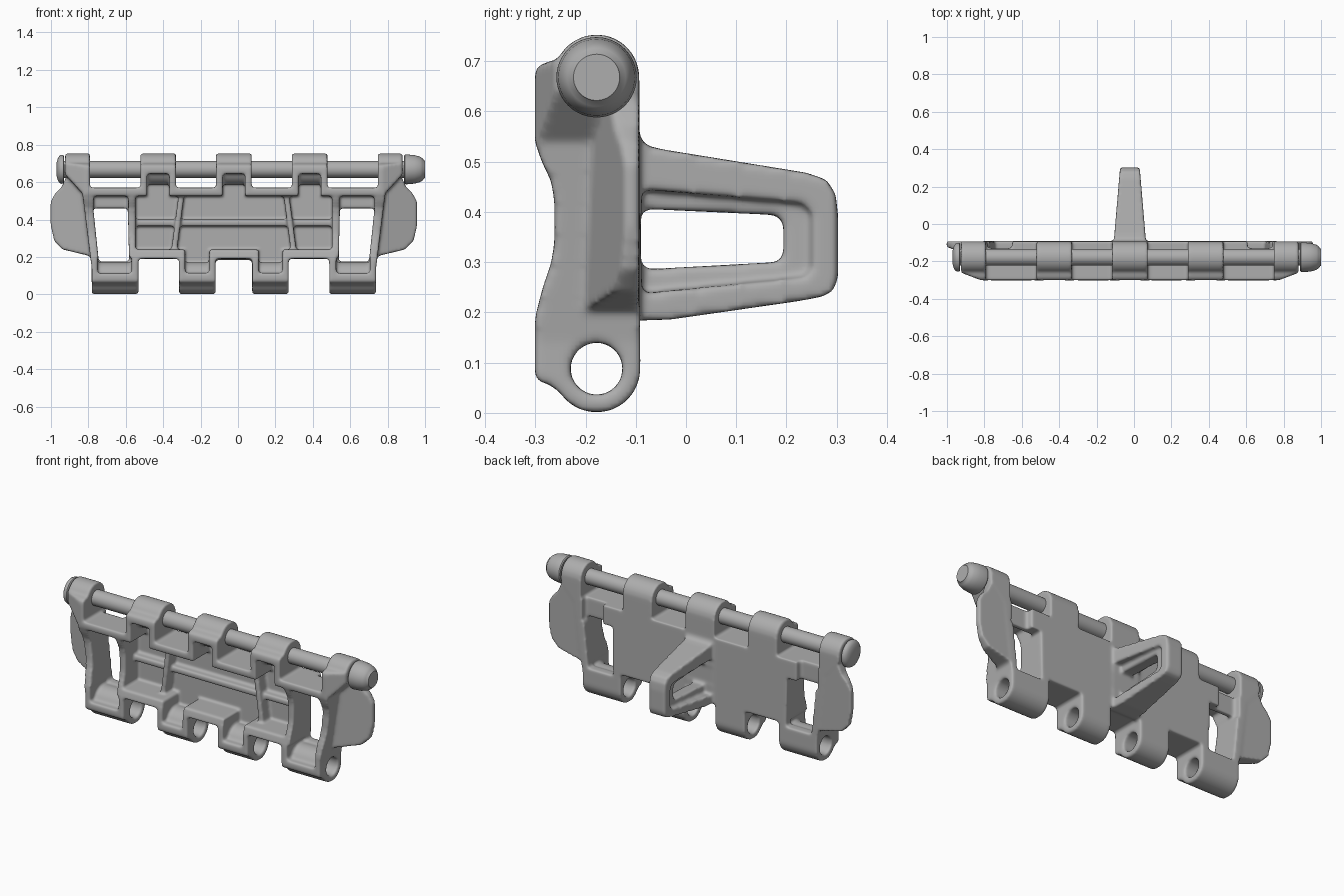
import bpy, bmesh, math

if "Cube" in bpy.data.objects:
    bpy.data.objects.remove(bpy.data.objects["Cube"])

XC = -0.022                      # symmetry plane of the casting
PY, TOP_Z, BOT_Z = -0.178, 0.668, 0.088   # pin axes

steel = bpy.data.materials.new("cast_grey")
steel.diffuse_color = (0.42, 0.42, 0.42, 1)
steel.use_nodes = True
steel.node_tree.nodes["Principled BSDF"].inputs["Base Color"].default_value = steel.diffuse_color


def make(name, verts, faces):
    me = bpy.data.meshes.new(name)
    bm = bmesh.new()
    vs = [bm.verts.new(v) for v in verts]
    for f in faces:
        bm.faces.new([vs[i] for i in f])
    bmesh.ops.recalc_face_normals(bm, faces=bm.faces)
    bm.to_mesh(me)
    bm.free()
    ob = bpy.data.objects.new(name, me)
    bpy.context.collection.objects.link(ob)
    me.materials.append(steel)
    return ob


def prism(pts, lo, hi, place):
    """Closed prism; lo / hi may be numbers or functions of the 2D point."""
    val = lambda d, p: d(p) if callable(d) else d
    n = len(pts)
    verts = [place(p, val(lo, p)) for p in pts] + [place(p, val(hi, p)) for p in pts]
    faces = [list(range(n)), list(range(n, 2 * n))]
    faces += [[i, (i + 1) % n, n + (i + 1) % n, n + i] for i in range(n)]
    return make("helper", verts, faces)


def front(s=1):
    return lambda p, d: (XC + s * p[0], d, p[1])


def side(p, d):
    return (XC + d, p[0], p[1])


def mirror(half):
    return half + [(-u, z) for u, z in reversed(half[1:-1])]


def rect(u0, u1, z0, z1):
    return [(u0, z0), (u1, z0), (u1, z1), (u0, z1)]


def arc(cz, r, a0, a1, n):
    return [(PY + r * math.cos(math.radians(a0 + (a1 - a0) * i / n)),
             cz + r * math.sin(math.radians(a0 + (a1 - a0) * i / n))) for i in range(n + 1)]


def combine(ob, other, op):
    m = ob.modifiers.new("bool", 'BOOLEAN')
    m.operation, m.object, m.solver = op, other, 'EXACT'
    bpy.context.view_layer.objects.active = ob
    bpy.ops.object.modifier_apply(modifier=m.name)
    bpy.data.objects.remove(other)


def cut(ob, o):
    combine(ob, o, 'DIFFERENCE')


def add(ob, o):
    combine(ob, o, 'UNION')


# Body: front outline intersected with the side profile
outline = mirror([(0, .78), (.095, .78), (.095, .57), (.31, .57), (.31, .78), (.5, .78),
                  (.5, .57), (.77, .57), (.77, .78), (.902, .78), (.902, .64), (.81, .54),
                  (.76, .14), (.76, -.02), (.51, -.02), (.51, .19), (.293, .19),
                  (.293, -.02), (.098, -.02), (.098, .19), (0, .19)])
body = prism(outline, -.36, 0, front())
body.name = "track_link_body"
profile = (arc(TOP_Z, .085, 0, 155, 20)
           + [(-.28, .697), (-.295, .69), (-.301, .675), (-.301, .54), (-.287, .5), (-.268, .46),
              (-.262, .42), (-.262, .34), (-.268, .3), (-.285, .25), (-.298, .2), (-.301, .18),
              (-.301, .075), (-.293, .063), (-.275, .058)]
           + arc(BOT_Z, .087, 212, 360, 20))
combine(body, prism(profile, -1.2, 1.2, side), 'INTERSECT')

# Front pocket running up and down into the knuckles
cut(body, prism(mirror([(0, .645), (.06, .645), (.06, .525), (.345, .525), (.345, .645),
                        (.465, .645), (.465, .525), (.525, .525), (.525, .24), (.26, .24),
                        (.26, .115), (.132, .115), (.132, .24), (0, .24)]), -.4, -.14, front()))

for s in (1, -1):
    f = front(s)
    # Side windows, their front recesses and the notch behind the top bar
    cut(body, prism([(.56, .175), (.722, .175), (.752, .46), (.567, .46)], -.5, .1, f))
    cut(body, prism(rect(.565, .75, .45, .525), -.4, -.16, f))
    cut(body, prism(rect(.547, .728, .112, .2), -.4, -.14, f))
    cut(body, prism(rect(.63, .762, .44, .6), -.13, .1, f))
    # Slanted front corner of the end knuckle
    cut(body, prism([(.79, -.303), (.93, -.25), (.93, -.33), (.79, -.33)], .5, .8,
                    lambda p, d: (XC + s * p[0], p[1], d)))
    # Side wings, thinner towards the outer edge
    wing = [(.74, .2), (.77, .205), (.915, .24), (.96, .285), (.98, .37), (.98, .495),
            (.955, .54), (.92, .575), (.895, .63), (.78, .63)]
    add(body, prism(wing, lambda p: -.2 + (p[0] - .77) * .37, -.0935, f))
    # Slanted ribs on the pocket floor
    add(body, prism([(.265, .535), (.295, .535), (.335, .23), (.305, .23)], -.215, -.12, f))

# Horizontal rib
add(body, prism(rect(-.535, .535, .365, .4), -.185, -.12, front()))

# Pin tubes inside the knuckles, then the open lower bore
for z, r, spans in ((TOP_Z, .082, ((-.093, .093), (.312, .498), (-.498, -.312))),
                    (BOT_Z, .084, ((.1, .291), (-.291, -.1), (.512, .758), (-.758, -.512)))):
    for a, b in spans:
        add(body, prism(arc(z, r, 3, 351, 30), a, b, side))
cut(body, prism(arc(BOT_Z, .052, 0, 352.5, 47), -1.3, 1.3, side))

# Guide horn: tapered loop with a recessed inner web
horn_pts = [(-.12, .55), (-.092, .55), (-.08, .533), (-.05, .525), (.24, .478), (.28, .464),
            (.298, .435), (.303, .39), (.303, .27), (.293, .243), (.27, .231), (.22, .222),
            (-.03, .186), (-.12, .183)]
half_w = lambda p: .086 - (p[0] + .093) * .085
horn = prism(horn_pts, lambda p: -half_w(p), half_w, side)
groove = [(-.088, .445), (.23, .418), (.25, .4), (.25, .285), (.235, .27), (-.088, .238)]
for s in (1, -1):
    cut(horn, prism(groove, s * .036, s * .3, side))
cut(horn, prism([(-.09, .395), (-.08, .406), (.178, .394), (.194, .38), (.194, .312),
                 (.18, .3), (-.075, .286), (-.09, .296)], -.3, .3, side))
add(body, horn)

# Soft cast edges
m = body.modifiers.new("cast", 'REMESH')
m.mode, m.voxel_size, m.use_smooth_shade = 'VOXEL', .0078, True
m = body.modifiers.new("soften", 'SMOOTH')
m.factor, m.iterations = .5, 7


def lathe_x(name, prof, n=48):
    """Closed turned part around the upper pin axis from (x, radius) pairs."""
    verts = [(x, PY + r * math.cos(2 * math.pi * i / n), TOP_Z + r * math.sin(2 * math.pi * i / n))
             for x, r in prof for i in range(n)]
    faces = [[k * n + i, k * n + (i + 1) % n, (k + 1) * n + (i + 1) % n, (k + 1) * n + i]
             for k in range(len(prof) - 1) for i in range(n)]
    faces += [list(range(n)), list(range((len(prof) - 1) * n, len(prof) * n))]
    ob = make(name, verts, faces)
    bpy.ops.object.select_all(action='DESELECT')
    ob.select_set(True)
    bpy.context.view_layer.objects.active = ob
    bpy.ops.object.shade_smooth_by_angle(angle=math.radians(35))
    return ob


# Hinge pin with its two end heads
lathe_x("hinge_pin", [(-.95, .045), (.95, .045)])
lathe_x("pin_head_right", [(.888, .073), (.893, .079), (.9, .08), (.945, .076), (.975, .067),
                           (.988, .058), (.995, .048), (1.0, .046)])
lathe_x("pin_head_left", [(-.93, .07), (-.934, .076), (-.945, .077), (-.955, .072),
                          (-.963, .06), (-.969, .04), (-.971, .015)])
